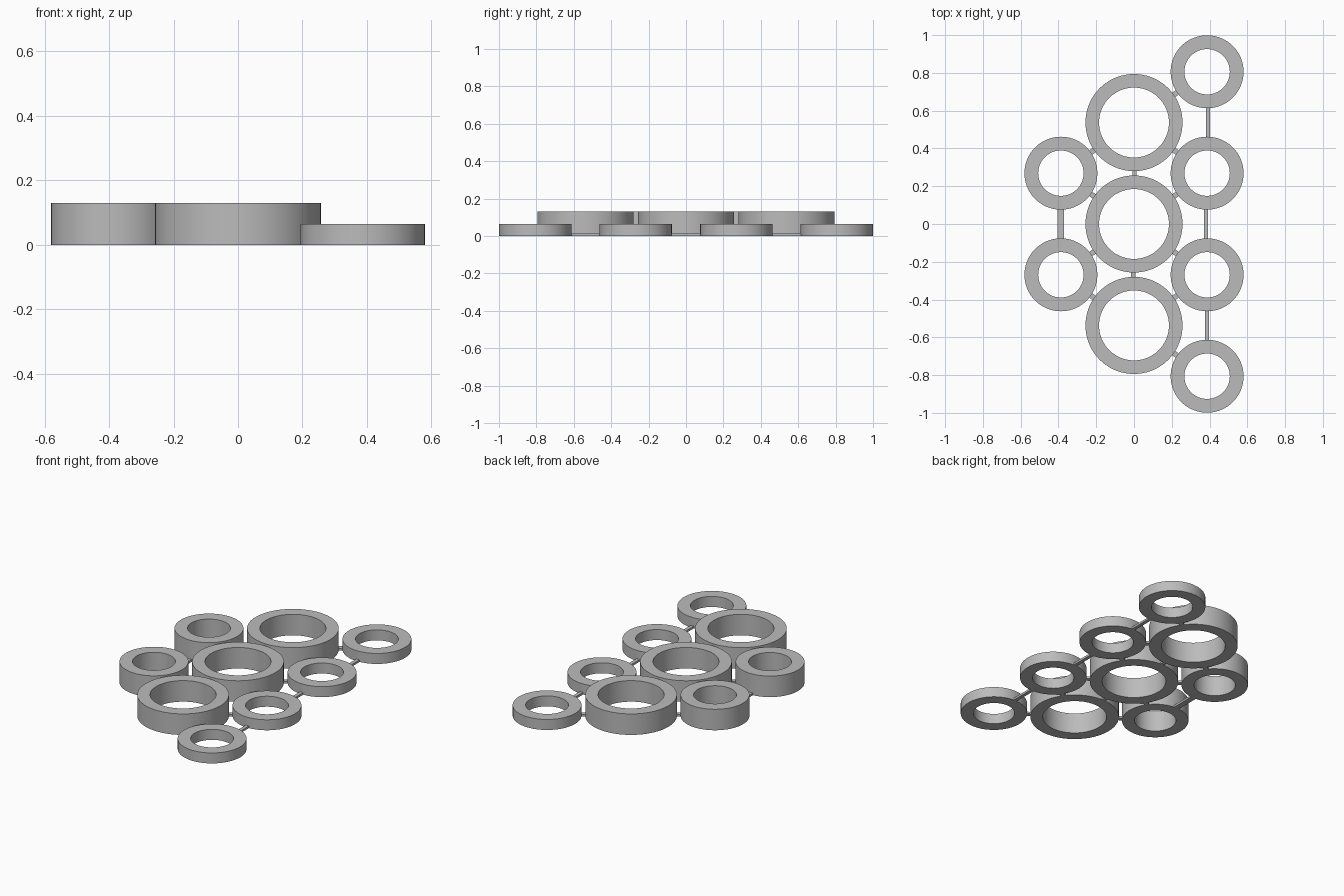
import bpy, bmesh, math
from mathutils import Vector

cube = bpy.data.objects.get("Cube")
if cube:
    bpy.data.objects.remove(cube, do_unlink=True)

grey = bpy.data.materials.new("plain grey")
grey.use_nodes = True
COLOUR = (0.5, 0.5, 0.5, 1)
grey.diffuse_color = COLOUR
grey.node_tree.nodes["Principled BSDF"].inputs["Base Color"].default_value = COLOUR

SEGMENTS = 96
BAR_HEIGHT = 0.013
BIG, SMALL = (0.257, 0.185), (0.193, 0.12)  # outer and inner radius


def finish(bm, name, location, smooth=False):
    bmesh.ops.recalc_face_normals(bm, faces=bm.faces)
    mesh = bpy.data.meshes.new(name)
    bm.to_mesh(mesh)
    bm.free()
    mesh.materials.append(grey)
    obj = bpy.data.objects.new(name, mesh)
    obj.location = location
    bpy.context.collection.objects.link(obj)
    if smooth:
        bpy.ops.object.select_all(action="DESELECT")
        obj.select_set(True)
        bpy.context.view_layer.objects.active = obj
        bpy.ops.object.shade_smooth_by_angle(angle=math.radians(30))
    return obj


def ring(name, centre, radii, height):
    """Flat-topped ring spun from a rectangular section."""
    outer, inner = radii
    bm = bmesh.new()
    section = [(inner, 0), (outer, 0), (outer, height), (inner, height)]
    verts = [bm.verts.new((r, 0, z)) for r, z in section]
    edges = [bm.edges.new((verts[i], verts[(i + 1) % 4])) for i in range(4)]
    bmesh.ops.spin(bm, geom=verts + edges, cent=(0, 0, 0), axis=(0, 0, 1),
                   angle=math.tau, steps=SEGMENTS, use_merge=True)
    bmesh.ops.remove_doubles(bm, verts=bm.verts, dist=0.0001)
    finish(bm, name, (*centre, 0), smooth=True)
    return Vector(centre), outer


def bar(name, ring_a, ring_b, width=0.022, shift=0):
    """Thin strip on the ground joining the walls of two rings."""
    (a, radius_a), (b, radius_b) = ring_a, ring_b
    along = (b - a).normalized()
    start, end = a + along * (radius_a - 0.01), b - along * (radius_b - 0.01)
    middle = (start + end) / 2
    bm = bmesh.new()
    bmesh.ops.create_cube(bm, size=1)
    bmesh.ops.scale(bm, vec=((end - start).length, width, BAR_HEIGHT), verts=bm.verts)
    obj = finish(bm, name, (middle.x + shift, middle.y, BAR_HEIGHT / 2))
    obj.rotation_euler.z = math.atan2(along.y, along.x)


# Rings: wide centre row, low left row, tall right row
centre_row = [ring(f"large_ring_{i}", (0, y), BIG, 0.13)
              for i, y in enumerate((-0.537, 0, 0.537))]
low_row = [ring(f"low_ring_{i}", (0.387, y), SMALL, 0.065)
           for i, y in enumerate((-0.806, -0.269, 0.269, 0.806))]
tall_row = [ring(f"tall_ring_{i}", (-0.387, y), SMALL, 0.13)
            for i, y in enumerate((-0.269, 0.269))]

# Bars along each row
for i, shift in enumerate((0, -0.005, 0.005)):
    bar(f"low_row_bar_{i}", low_row[i], low_row[i + 1], shift=shift)
for i, shift in enumerate((-0.004, 0.003)):
    bar(f"centre_row_bar_{i}", centre_row[i], centre_row[i + 1], shift=shift)
bar("tall_row_bar", *tall_row, width=0.035)

# Short diagonal bars between neighbouring rows
for i, large in enumerate(centre_row):
    for side, row in (("left", low_row), ("right", tall_row)):
        for j, small in enumerate(row):
            if (large[0] - small[0]).length < 0.5:
                bar(f"{side}_diagonal_bar_{i}_{j}", large, small, width=0.028)
